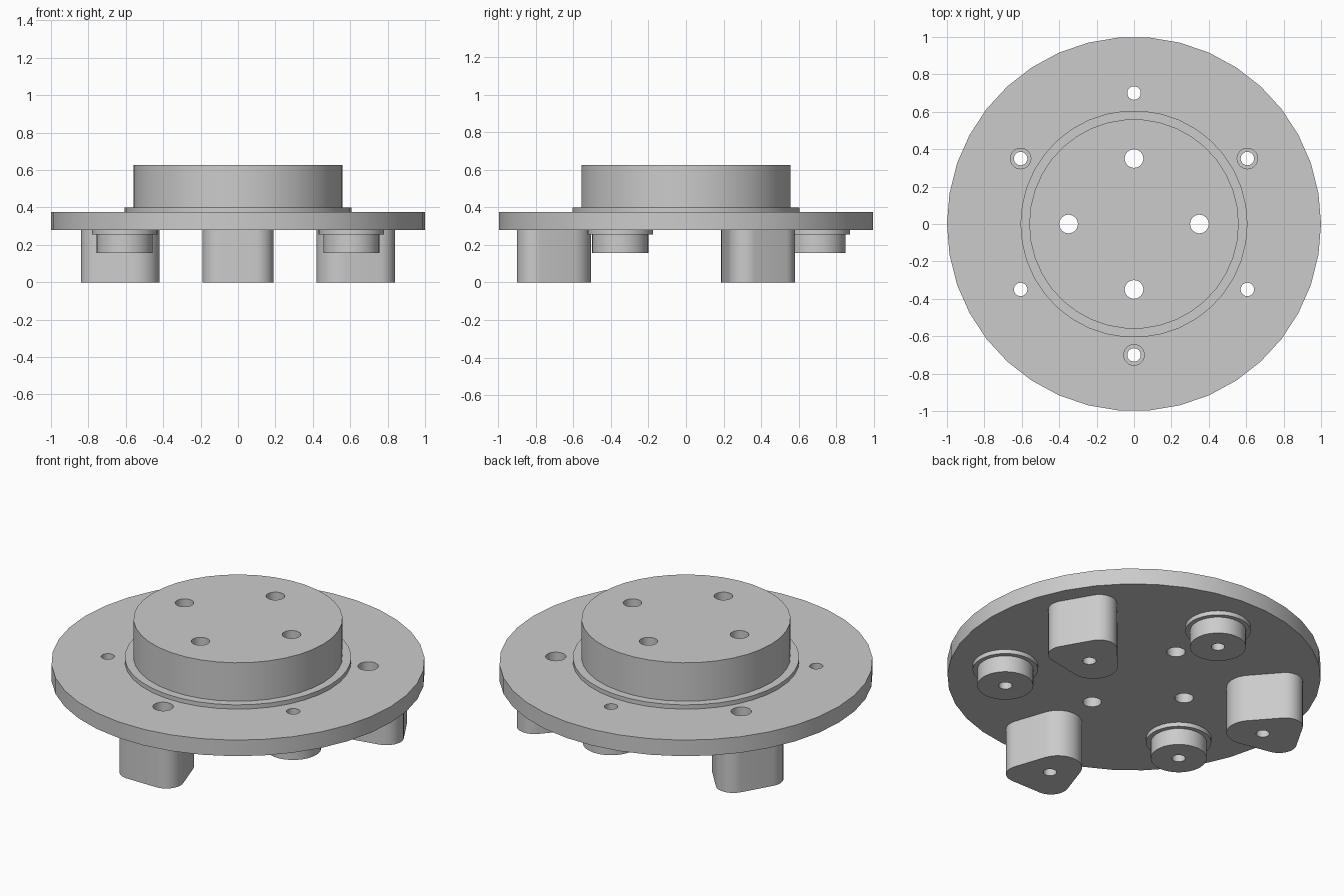
import bpy
import bmesh
from math import cos, sin, pi, radians
from mathutils import Vector
from mathutils.geometry import convex_hull_2d

default = bpy.data.objects.get("Cube")
if default:
    bpy.data.objects.remove(default)

# One plain grey for everything
grey = bpy.data.materials.new("light grey")
grey.use_nodes = True
colour = (0.6, 0.6, 0.6, 1)
grey.diffuse_color = colour
grey.node_tree.nodes["Principled BSDF"].inputs["Base Color"].default_value = colour


def circle(centre, radius, sides):
    return [Vector((centre[0] + radius * cos(2 * pi * i / sides),
                    centre[1] + radius * sin(2 * pi * i / sides)))
            for i in range(sides)]


def polar(radius, degrees):
    return Vector((radius * cos(radians(degrees)), radius * sin(radians(degrees))))


def plate(name, outline, z0, z1, holes=()):
    """Extrude an outline with round holes (centre, radius) from z0 to z1."""
    bm = bmesh.new()
    for loop in [outline] + [circle(c, r, 24) for c, r in holes]:
        verts = [bm.verts.new((p.x, p.y, z0)) for p in loop]
        for i, v in enumerate(verts):
            bm.edges.new((verts[i - 1], v))
    bmesh.ops.triangle_fill(bm, use_beauty=True, edges=bm.edges[:], normal=(0, 0, 1))
    top = bmesh.ops.extrude_face_region(bm, geom=bm.faces[:])["geom"]
    bmesh.ops.translate(bm, vec=(0, 0, z1 - z0),
                        verts=[g for g in top if isinstance(g, bmesh.types.BMVert)])
    bmesh.ops.recalc_face_normals(bm, faces=bm.faces[:])
    mesh = bpy.data.meshes.new(name)
    bm.to_mesh(mesh)
    bm.free()
    mesh.materials.append(grey)
    mesh.shade_smooth()
    mesh.set_sharp_from_angle(angle=radians(30))
    obj = bpy.data.objects.new(name, mesh)
    bpy.context.collection.objects.link(obj)
    return obj


RING = 0.7
BOLT = 0.036
leg_angles = {"front": 270, "back_left": 30, "back_right": 150}
boss_angles = {"back": 90, "front_right": 210, "front_left": 330}

# Stacked round body with four through holes in the hub
hub_holes = [(polar(0.35, a), 0.05) for a in range(0, 360, 90)]
ring_holes = [(polar(RING, a), 0.055) for a in leg_angles.values()]
ring_holes += [(polar(RING, a), BOLT) for a in boss_angles.values()]
centre = (0, 0)
plate("base_disc", circle(centre, 1, 38), 0.28, 0.375, hub_holes + ring_holes)
plate("collar", circle(centre, 0.607, 38), 0.375, 0.4, hub_holes)
plate("hub", circle(centre, 0.56, 38), 0.4, 0.627, hub_holes)

# Rounded triangular legs, point towards the middle
for side, angle in leg_angles.items():
    out, across = polar(1, angle), polar(1, angle + 90)
    points = []
    for along, sideways, radius in ((0.635, 0, 0.13), (0.806, 0.096, 0.094),
                                    (0.806, -0.096, 0.094)):
        points += circle(out * along + across * sideways, radius, 36)
    outline = [points[i] for i in convex_hull_2d(points)]
    plate(side + "_leg", outline, 0, 0.28, [(polar(RING, angle), BOLT)])

# Round bosses with a thin flange under the disc
for side, angle in boss_angles.items():
    spot = polar(RING, angle)
    hole = [(spot, BOLT)]
    plate(side + "_boss_flange", circle(spot, 0.175, 36), 0.255, 0.28, hole)
    plate(side + "_boss", circle(spot, 0.15, 36), 0.157, 0.255, hole)
